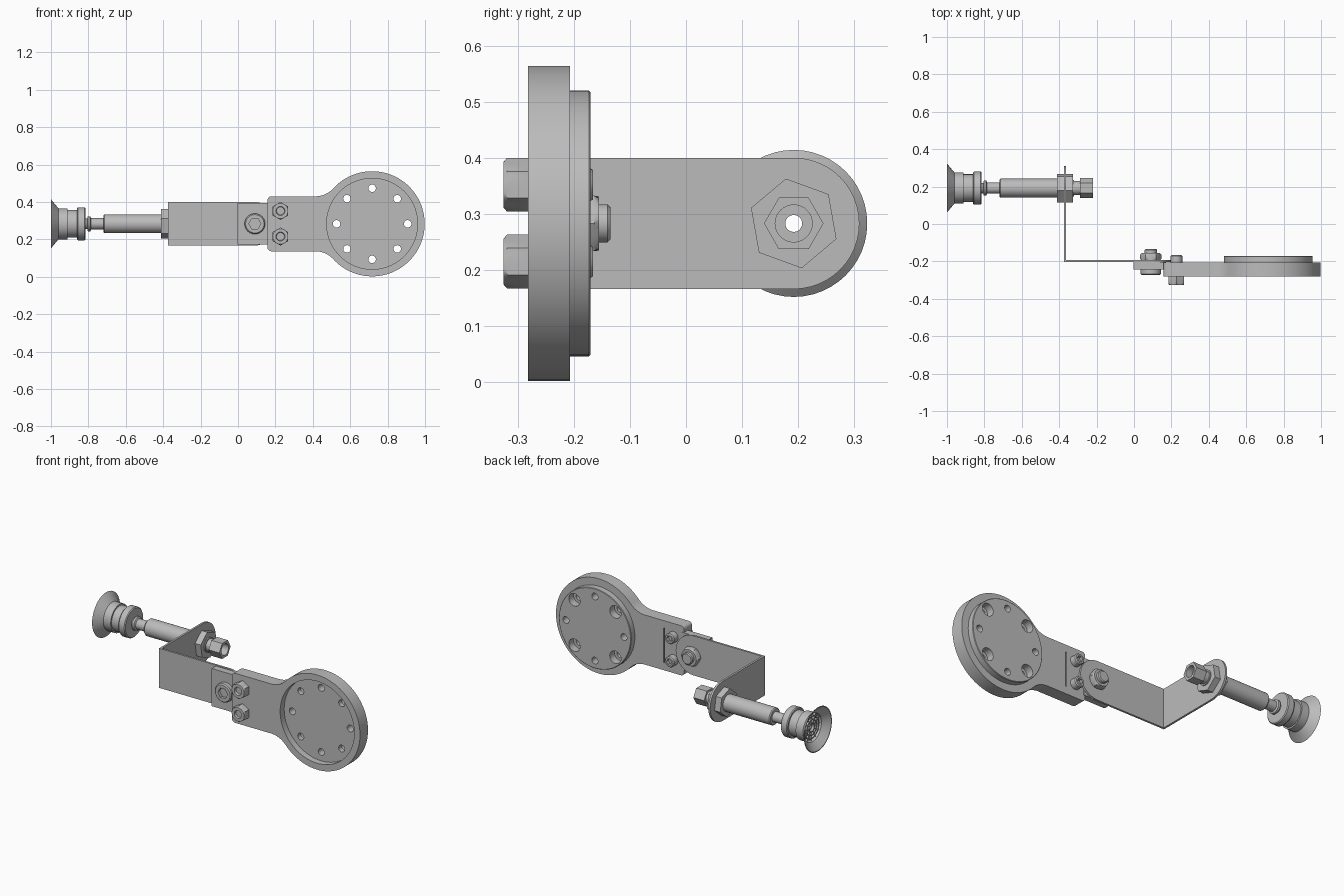
import bpy, bmesh
from math import pi, cos, sin, radians, atan2

old = bpy.data.objects.get("Cube")
if old:
    bpy.data.objects.remove(old)

steel = bpy.data.materials.new("plain grey")
steel.use_nodes = True
GREY = (0.5, 0.5, 0.5, 1)
steel.diffuse_color = GREY
steel.node_tree.nodes["Principled BSDF"].inputs["Base Color"].default_value = GREY


def place(axis, t, u, v):
    return (t, u, v) if axis == "x" else (u, t, v)


def finish(name, bm):
    bmesh.ops.recalc_face_normals(bm, faces=bm.faces)
    mesh = bpy.data.meshes.new(name)
    bm.to_mesh(mesh)
    bm.free()
    mesh.materials.append(steel)
    ob = bpy.data.objects.new(name, mesh)
    bpy.context.collection.objects.link(ob)
    smooth(ob)
    return ob


def smooth(ob):
    bpy.ops.object.select_all(action="DESELECT")
    ob.select_set(True)
    bpy.context.view_layer.objects.active = ob
    bpy.ops.object.shade_smooth_by_angle(angle=radians(30))


def turned(name, axis, centre, profile, hollow=False, turn=0, n=48):
    """Turn (position, radius) points round an axis; a third item makes that ring hexagonal."""
    bm = bmesh.new()
    rings = []
    for t, r, *hexa in profile:
        ring = []
        for i in range(n):
            a = 2 * pi * i / n
            k = cos(pi / 6) / cos(a % (pi / 3) - pi / 6) if hexa else 1
            ring.append(bm.verts.new(place(axis, t, centre[0] + r * k * cos(a + turn),
                                           centre[1] + r * k * sin(a + turn))))
        rings.append(ring)
    pairs = list(zip(rings, rings[1:]))
    if hollow:
        pairs.append((rings[-1], rings[0]))
    else:
        bm.faces.new(rings[0])
        bm.faces.new(rings[-1])
    for p, q in pairs:
        for i in range(n):
            j = (i + 1) % n
            bm.faces.new((p[i], p[j], q[j], q[i]))
    return finish(name, bm)


def slab(name, axis, outline, t0, t1):
    """Extrude a flat outline from t0 to t1 along an axis."""
    bm = bmesh.new()
    a, b = ([bm.verts.new(place(axis, t, u, v)) for u, v in outline] for t in (t0, t1))
    bm.faces.new(a)
    bm.faces.new(b)
    for i in range(len(a)):
        j = (i + 1) % len(a)
        bm.faces.new((a[i], a[j], b[j], b[i]))
    return finish(name, bm)


def arc(u, v, r, a0, a1, n=12):
    return [(u + r * cos(a0 + (a1 - a0) * i / n), v + r * sin(a0 + (a1 - a0) * i / n))
            for i in range(n + 1)]


def box(u0, u1, v0, v1):
    return [(u0, v0), (u1, v0), (u1, v1), (u0, v1)]


def cut(targets, cutters):
    for ob in targets:
        bpy.context.view_layer.objects.active = ob
        for c in cutters:
            mod = ob.modifiers.new("cut", "BOOLEAN")
            mod.operation, mod.solver, mod.object = "DIFFERENCE", "EXACT", c
            bpy.ops.object.modifier_apply(modifier=mod.name)
        smooth(ob)
    for c in cutters:
        bpy.data.objects.remove(c)


ZC = 0.283            # height of every main axis
HUB = (0.717, ZC)     # centre of the round flange
ROD = (0.192, ZC)     # axis of the suction rod

# Flange and arm: round disc blended into a straight arm
R, H, FR, FX = 0.281, 0.147, 0.128, 0.303
blend = atan2(H + FR, -FX)
half = arc(0.178, H - 0.02, 0.02, pi, pi / 2, 5)
half += arc(HUB[0] - FX, H + FR, FR, -pi / 2, blend - pi, 12)
half += arc(HUB[0], 0, R, blend, 0, 40)
outline = [(u, ZC + v) for u, v in half] + [(u, ZC - v) for u, v in half[-2::-1]]
flange = slab("flange_arm", "y", outline, -0.282, -0.207)
boss = turned("flange_boss", "y", HUB, [(-0.21, 0.237), (-0.173, 0.237), (-0.17, 0.234)], n=80)
cut([flange], [turned("recess", "y", HUB, [(-0.3, 0.243), (-0.244, 0.243)], n=80),
               slab("groove", "y", box(0.285, 0.293, 0.18, 0.386), -0.235, -0.19)])
drills = []
for i in range(8):
    a = i * pi / 4
    c = (HUB[0] + 0.19 * cos(a), ZC + 0.19 * sin(a))
    steps = [(-0.3, 0.02), (-0.1, 0.02)]
    if i % 2:
        steps = [(-0.3, 0.02), (-0.215, 0.02), (-0.215, 0.037), (-0.1, 0.037)]
    drills.append(turned("drill", "y", c, steps, n=24))
cut([flange, boss], drills)

# Tongue in front of the bracket
slab("arm_tongue", "y", box(-0.003, 0.17, 0.172, 0.395), -0.243, -0.204)

# Bent sheet bracket: long plate and side leg with rounded ends
W = 0.117
slab("bracket_plate", "y", [(-0.375, ZC + W), (-0.375, ZC - W)]
     + arc(0.085, ZC, W, -pi / 2, pi / 2, 24), -0.204, -0.192)
leg = slab("bracket_leg", "x", [(-0.204, ZC + W), (-0.204, ZC - W)]
           + arc(*ROD, W, -pi / 2, pi / 2, 24), -0.375, -0.363)
cut([leg], [turned("leg_hole", "x", ROD, [(-0.4, 0.045), (-0.3, 0.045)])])

# Two clamp screws through the arm: nuts in front, socket heads behind
for label, z in (("upper", 0.352), ("lower", 0.215)):
    c = (0.227, z)
    turned(label + "_clamp_nut", "y", c,
           [(-0.282, 0.048, 1), (-0.319, 0.048, 1), (-0.325, 0.041),
            (-0.325, 0.024), (-0.312, 0.021), (-0.312, 0.01)], turn=pi / 6)
    turned(label + "_clamp_screw", "y", c,
           [(-0.21, 0.031), (-0.172, 0.031), (-0.166, 0.026),
            (-0.166, 0.018, 1), (-0.185, 0.018, 1)])

# Pivot bolt: socket head in front, chamfered nut and thread end behind
PIVOT = (0.09, ZC)
turned("pivot_head", "y", PIVOT, [(-0.243, 0.055), (-0.266, 0.055), (-0.272, 0.049),
                                  (-0.272, 0.032, 1), (-0.255, 0.032, 1)])
turned("pivot_nut", "y", PIVOT, [(-0.193, 0.05), (-0.187, 0.057, 1), (-0.163, 0.057, 1),
                                 (-0.155, 0.048)])
turned("pivot_thread", "y", PIVOT, [(-0.16, 0.034), (-0.14, 0.034), (-0.135, 0.029)])

# Rod nuts either side of the leg
TILT = radians(40)
for name, t0, t1 in (("outer_rod_nut", -0.375, -0.412), ("inner_rod_nut", -0.363, -0.326)):
    turned(name, "x", ROD, [(t0, 0.02), (t0, 0.081, 1), (t1, 0.081, 1), (t1, 0.02)], True, TILT)

# Hex hose fitting with a stepped bore
BORE = 0.015
turned("hose_fitting", "x", ROD,
       [(-0.33, BORE), (-0.33, 0.037), (-0.29, 0.037), (-0.29, 0.053, 1), (-0.22, 0.053, 1),
        (-0.22, 0.033), (-0.26, 0.033), (-0.26, BORE)], True)

# Spring barrel and plunger
turned("rod_barrel", "x", ROD, [(-0.32, BORE), (-0.32, 0.044), (-0.4, 0.044), (-0.4, 0.05),
                                (-0.714, 0.05), (-0.72, 0.045), (-0.72, BORE)], True)
turned("plunger", "x", ROD, [(-0.715, BORE), (-0.715, 0.03), (-0.785, 0.03), (-0.79, 0.04),
                             (-0.803, 0.04), (-0.806, 0.028), (-0.83, 0.028),
                             (-0.83, BORE)], True)

# Suction cup: stepped collar and flared hollow lip
turned("suction_cup", "x", ROD,
       [(-0.815, BORE), (-0.815, 0.083), (-0.82, 0.088), (-0.855, 0.088), (-0.86, 0.084),
        (-0.86, 0.074), (-0.912, 0.074), (-0.912, 0.083), (-0.96, 0.083), (-1, 0.131),
        (-1, 0.126), (-0.965, 0.083), (-0.945, 0.078), (-0.945, BORE)], True)
for i, r in enumerate((0.025, 0.045, 0.065)):
    turned("cup_ring_%d" % i, "x", ROD, [(-0.94, r - 0.003), (-0.96, r - 0.003),
                                         (-0.96, r + 0.003), (-0.94, r + 0.003)], True)
for i in range(12):
    a = i * pi / 6
    spoke = [(ROD[0] + u * cos(a) - v * sin(a), ROD[1] + u * sin(a) + v * cos(a))
             for u, v in box(0.025, 0.08, -0.002, 0.002)]
    slab("cup_spoke_%d" % i, "x", spoke, -0.94, -0.958)
